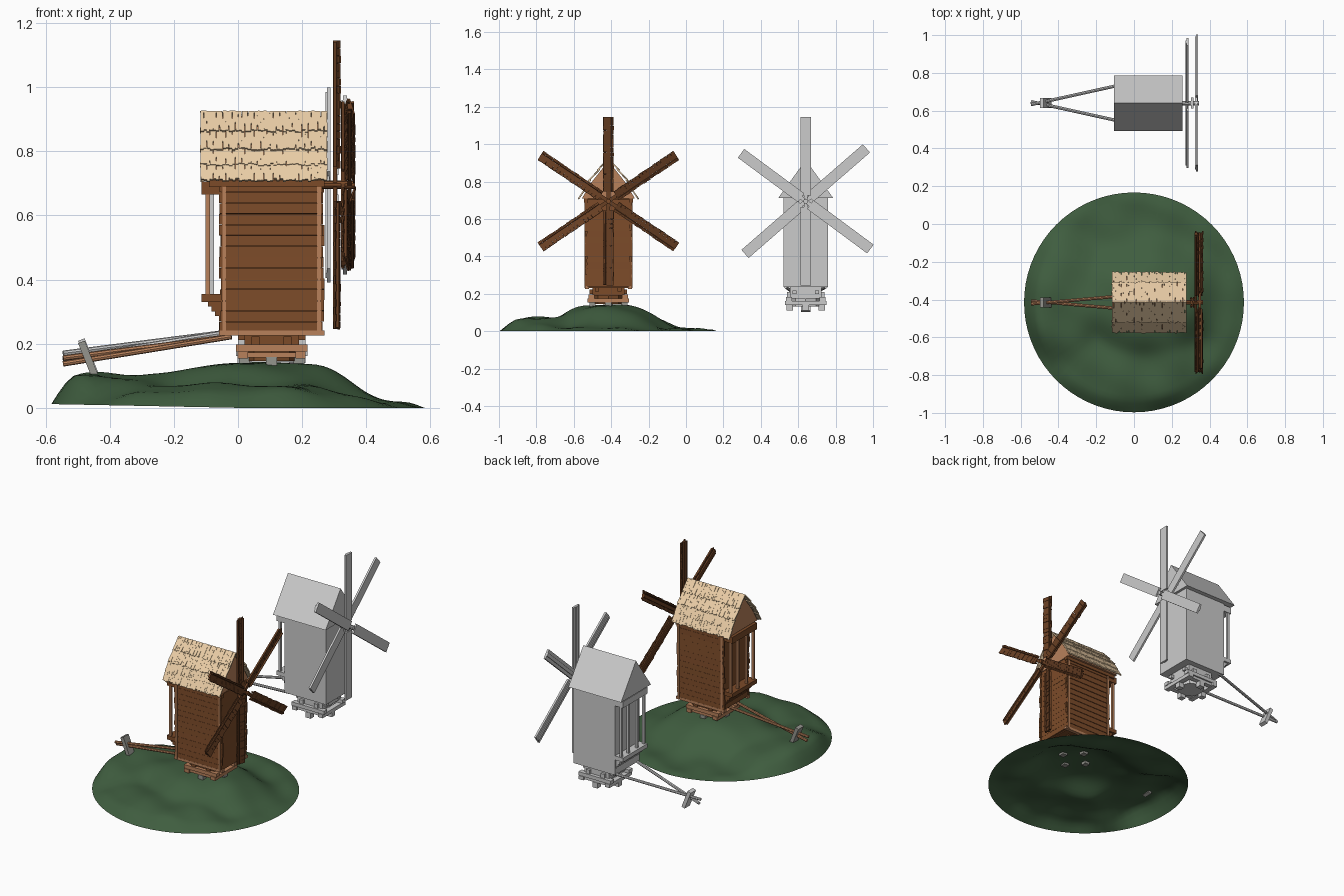
import bpy, bmesh, math, random
from mathutils import Matrix, Vector

if "Cube" in bpy.data.objects:
    bpy.data.objects.remove(bpy.data.objects["Cube"])

random.seed(4)
J = random.uniform


def mat(name, rgb):
    m = bpy.data.materials.new(name)
    m.diffuse_color = (*rgb, 1)
    m.use_nodes = True
    m.node_tree.nodes["Principled BSDF"].inputs["Base Color"].default_value = m.diffuse_color
    return m


BROWN = mat("brown_wood", (0.2, 0.07, 0.022))
DARK = mat("sail_wood", (0.14, 0.05, 0.017))
LIGHT = mat("light_wood", (0.48, 0.22, 0.105))
TAN = mat("roof_shingle", (0.82, 0.61, 0.38))
STONE = mat("stone", (0.3, 0.3, 0.27))
GREEN = mat("grass", (0.05, 0.11, 0.05))


def finish(bm, name, y, material=None):
    bmesh.ops.recalc_face_normals(bm, faces=bm.faces)
    me = bpy.data.meshes.new(name)
    bm.to_mesh(me)
    bm.free()
    ob = bpy.data.objects.new(name, me)
    ob.location.y = y
    bpy.context.collection.objects.link(ob)
    if material:
        me.materials.append(material)
    return ob


def box(bm, c, s, rot=Matrix(), pre=Matrix()):
    m = pre @ Matrix.Translation(c) @ rot @ Matrix.Diagonal((*s, 1))
    bmesh.ops.create_cube(bm, size=1, matrix=m)


def span(bm, x0, x1, y0, y1, z0, z1):
    box(bm, ((x0 + x1) / 2, (y0 + y1) / 2, (z0 + z1) / 2), (x1 - x0, y1 - y0, z1 - z0))


def pole(bm, a, b, r, n=8):
    a, b = Vector(a), Vector(b)
    d = b - a
    m = Matrix.Translation((a + b) / 2) @ d.to_track_quat('Z', 'Y').to_matrix().to_4x4()
    bmesh.ops.create_cone(bm, cap_ends=True, segments=n, radius1=r, radius2=r, depth=d.length, matrix=m)


def prism(bm, pts, x0, x1):
    # closed (y, z) outline extruded along x
    f = bm.faces.new([bm.verts.new((x0, y, z)) for y, z in pts])
    ex = bmesh.ops.extrude_face_region(bm, geom=[f], use_keep_orig=True)
    bmesh.ops.translate(bm, vec=(x1 - x0, 0, 0), verts=[v for v in ex["geom"] if isinstance(v, bmesh.types.BMVert)])


def trestle(tag, y, dz, beam_mat, cap_mat, foot_mat):
    # stacked ground beams, upper block and feet
    bm = bmesh.new()
    for s in (-1, 1):
        box(bm, (0.105, s * 0.09, 0.186 + dz), (0.222, 0.032, 0.022))
        box(bm, (0.105 + s * 0.09, 0, 0.165 + dz), (0.032, 0.222, 0.022))
        box(bm, (0.105, s * 0.085, 0.165 + dz), (0.2, 0.028, 0.016))
    finish(bm, tag + "_ground_beams", y, beam_mat)
    bm = bmesh.new()
    span(bm, 0.02, 0.19, -0.085, 0.085, 0.19 + dz, 0.235)
    for s in (-1, 1):
        box(bm, (0.105 + s * 0.05, 0, 0.21 + dz), (0.025, 0.2, 0.025))
        box(bm, (0.105, s * 0.06, 0.222 + dz), (0.21, 0.022, 0.02))
    pole(bm, (0.105, 0, 0.146 + dz), (0.105, 0, 0.2 + dz), 0.078)
    finish(bm, tag + "_trestle", y, cap_mat)
    bm = bmesh.new()
    for a, b in ((-1, 0), (1, 0), (0, -1), (0, 1)):
        box(bm, (0.105 + a * 0.085, b * 0.085, 0.141 + dz), (0.034, 0.034, 0.034))
    finish(bm, tag + "_feet", y, foot_mat)


def tail(tag, y, dz, half, pole_mat, post_mat):
    # two steering poles meeting at a leaning post
    bm = bmesh.new()
    for s in (-1, 1):
        pole(bm, (-0.02, s * half, 0.222 + dz), (-0.545, -s * 0.008, 0.146 + dz + s * 0.009), 0.0085)
    finish(bm, tag + "_tail_poles", y, pole_mat)
    bm = bmesh.new()
    box(bm, (-0.467, 0, 0.152 + dz / 2), (0.022, 0.052, 0.115), Matrix.Rotation(-0.38, 4, 'Y'))
    finish(bm, tag + "_tail_post", y, post_mat)


def porch(tag, y, w, xb, frame_mat, post_mat):
    # rear gallery: top beam, floor, stepped brackets, posts
    bm = bmesh.new()
    span(bm, xb, -0.04, -w, w, 0.665, 0.705)
    span(bm, xb, -0.04, -w, w, 0.33, 0.355)
    for i in range(4):
        span(bm, xb + 0.02 + i * 0.011, -0.04, -w * 0.9, w * 0.9, 0.316 - i * 0.015, 0.331 - i * 0.015)
    finish(bm, tag + "_porch", y, frame_mat)
    bm = bmesh.new()
    for k in (-0.92, -0.35, 0.35, 0.92):
        box(bm, (xb + 0.018, k * w, 0.51), (0.014, 0.014, 0.32))
    finish(bm, tag + "_porch_posts", y, post_mat)


def sails(tag, y, stocks, slats, material, hub_mat):
    # each stock carries two opposite blades
    for i, (ang, x, L) in enumerate(stocks):
        bm = bmesh.new()
        base = Matrix.Translation((x, 0, 0.695)) @ Matrix.Rotation(math.radians(ang), 4, 'X')
        box(bm, (-0.004, 0, 0), (0.013, 2 * L, 0.02), pre=base)
        for s in (0, math.pi):
            m = base @ Matrix.Rotation(s, 4, 'X')
            pitch = Matrix.Rotation(0.28 if slats else 0.0, 4, 'Y')
            if not slats:
                box(bm, (0, (L + 0.03) / 2, 0), (0.012, L - 0.03, 0.058), pre=m)
                continue
            n = 17
            step = (L - 0.05) / n
            for k in range(n):
                rot = pitch @ Matrix.Rotation(J(-0.04, 0.04), 4, 'X')
                box(bm, (J(0.002, 0.005), 0.05 + (k + 0.5) * step, 0), (0.005, step * 0.96, 0.057 + J(-0.003, 0.003)), rot, m)
            for e in (-0.018, 0.018):
                box(bm, (-0.27 * e, (L + 0.05) / 2, e), (0.009, L - 0.06, 0.008), pitch, m)
        finish(bm, f"{tag}_sail_{i + 1}", y, material)
    bm = bmesh.new()
    xs = max(s[1] for s in stocks) + 0.012
    pole(bm, (0.2, 0, 0.695), (xs, 0, 0.695), 0.013, 10)
    finish(bm, tag + "_axle", y, hub_mat)


# grassy mound, open underneath
CY = -0.415
def height(x, y, r):
    q1 = ((x - 0.06) / 0.34) ** 2 + (y / 0.28) ** 2
    q2 = ((x + 0.38) / 0.25) ** 2 + (y / 0.3) ** 2
    q3 = (x / 0.38) ** 2 + ((y + 0.33) / 0.25) ** 2
    a, b, c = 0.132 * math.exp(-q1 * q1), 0.09 * math.exp(-q2 * q2), 0.062 * math.exp(-q3 * q3)
    e = min(1, (1 - r) * 8)
    n = 0.009 * math.sin(19 * x + 9 * y) * math.sin(16 * y - 6 * x + 1) * min(1, r * 2.2)
    return max(0, ((a ** 4 + b ** 4 + c ** 4) ** 0.25 + 0.008 + n) * e * (2 - e)) + 0.02 * max(0, -x) * r

bm = bmesh.new()
SEG, RINGS, R = 72, 26, 0.582
center = bm.verts.new((0, 0, height(0, 0, 0)))
prev = None
for i in range(1, RINGS + 1):
    r = i / RINGS
    ring = []
    for k in range(SEG):
        t = math.tau * k / SEG
        x, y = R * r * math.cos(t), R * r * math.sin(t)
        ring.append(bm.verts.new((x, y, height(x, y, r))))
    for k in range(SEG):
        j = (k + 1) % SEG
        bm.faces.new((prev[k], ring[k], ring[j], prev[j]) if prev else (center, ring[k], ring[j]))
    prev = ring
for f in bm.faces:
    f.smooth = True
finish(bm, "mound", CY, GREEN)

# wooden mill: core and lapped siding
bm = bmesh.new()
span(bm, -0.045, 0.25, -0.117, 0.117, 0.23, 0.71)
N, H = 14, 0.47 / 14
for i in range(N):
    z = 0.235 + (i + 0.5) * H
    for s in (-1, 1):
        box(bm, (0.105 + J(-.004, .004), s * 0.119, z), (0.322, 0.012, H * 0.96), Matrix.Rotation(s * J(.03, .07), 4, 'X'))
        box(bm, (0.105 + s * 0.15, J(-.003, .003), z), (0.012, 0.25, H), Matrix.Rotation(-s * J(.01, .03), 4, 'Y'))
finish(bm, "mill_siding", CY, BROWN)

# corner posts, sills and wall plates
bm = bmesh.new()
for s in (-1, 1):
    for x in (-0.043, 0.253):
        box(bm, (x, s * 0.123, 0.465), (0.012, 0.012, 0.47))
    box(bm, (0.105, s * 0.115, 0.233), (0.33, 0.022, 0.016))
finish(bm, "mill_frame", CY, LIGHT)
bm = bmesh.new()
for s in (-1, 1):
    box(bm, (0.09, s * 0.12, 0.698), (0.36, 0.022, 0.02))
finish(bm, "mill_wall_plates", CY, BROWN)

# gables under a slightly bowed roof
half = [(0.151, 0.712), (0.096, 0.806), (0.0, 0.92)]
bm = bmesh.new()
gp = [(y * 0.94, z - 0.01 if z > 0.75 else z - 0.003) for y, z in half]
prism(bm, gp + [(-y, z) for y, z in reversed(gp[:-1])], -0.1, 0.262)
finish(bm, "mill_gables", CY, LIGHT)

# shingle courses
bm = bmesh.new()
def on_slope(t):
    p = [Vector(v) for v in half]
    return p[0].lerp(p[1], t * 2) if t < 0.5 else p[1].lerp(p[2], t * 2 - 1)
C, B = 4, 40
for s in (-1, 1):
    for c in range(C):
        lo, hi = on_slope(c / C), on_slope((c + 1) / C)
        d = hi - lo
        tilt = math.atan2(d.y, s * d.x) + s * 0.06
        for k in range(B):
            L = d.length + 0.004 + J(0, 0.01)
            mid = hi - d.normalized() * (L / 2 - 0.002)
            rot = Matrix.Rotation(tilt, 4, 'X') @ Matrix.Rotation(J(-.04, .04), 4, 'Z')
            box(bm, (-0.117 + (k + 0.5) * 0.395 / B, s * (mid.x + 0.002), mid.y + 0.002 + J(0, 0.002)),
                (0.0098, L, 0.007), rot)
finish(bm, "mill_roof_shingles", CY, TAN)

trestle("mill", CY, 0, LIGHT, BROWN, STONE)
tail("mill", CY, 0, 0.038, LIGHT, STONE)
porch("mill", CY, 0.12, -0.113, BROWN, LIGHT)
sails("mill", CY, [(90, 0.306, 0.45), (34, 0.331, 0.438), (146, 0.352, 0.438)], True, DARK, BROWN)

# plain grey mill
GY = 0.64
bm = bmesh.new()
span(bm, -0.045, 0.24, -0.12, 0.12, 0.235, 0.72)
finish(bm, "plain_mill_body", GY)
bm = bmesh.new()
prism(bm, [(-0.147, 0.712), (0.147, 0.712), (0, 0.915)], -0.105, 0.256)
finish(bm, "plain_mill_roof", GY)
trestle("plain_mill", GY, -0.014, None, None, None)
tail("plain_mill", GY, 0.015, 0.108, None, None)
porch("plain_mill", GY, 0.12, -0.1, None, None)
sails("plain_mill", GY, [(90, 0.308, 0.45), (41, 0.283, 0.43), (143.5, 0.333, 0.43)], False, None, None)
